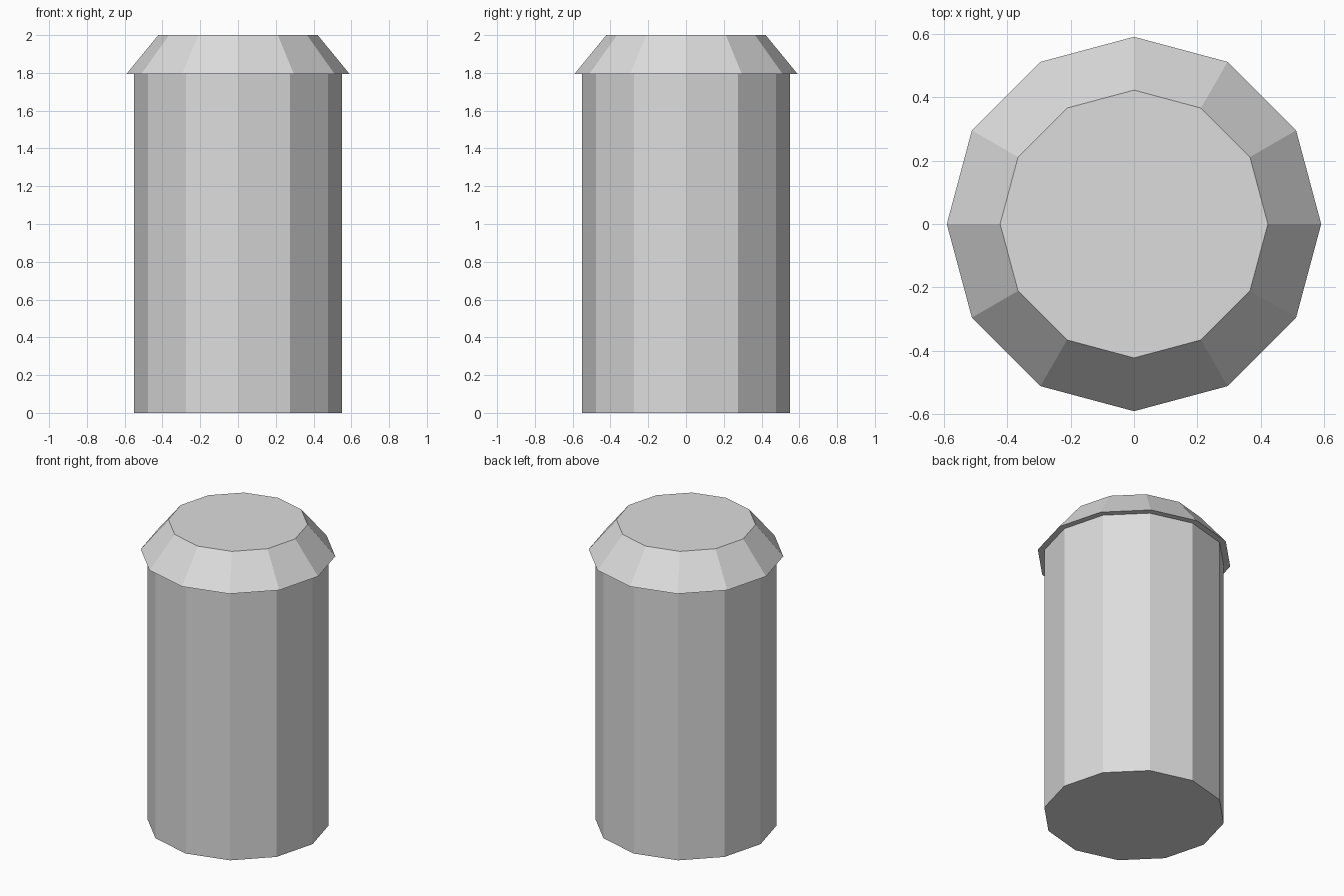
import bpy
import bmesh
import math
from mathutils import Matrix

if "Cube" in bpy.data.objects:
    bpy.data.objects.remove(bpy.data.objects["Cube"])

SIDES = 12
CAP_Z = 1.795

grey = bpy.data.materials.new("light grey")
grey.diffuse_color = (0.72, 0.72, 0.72, 1.0)
grey.use_nodes = True
grey.node_tree.nodes["Principled BSDF"].inputs["Base Color"].default_value = grey.diffuse_color


def frustum(name, r_bottom, r_top, z0, z1):
    """Closed, flat-shaded twelve-sided frustum with a corner on +x."""
    bm = bmesh.new()
    bmesh.ops.create_cone(bm, cap_ends=True, segments=SIDES,
                          radius1=r_bottom, radius2=r_top, depth=z1 - z0,
                          matrix=Matrix.Translation((0, 0, (z0 + z1) / 2)))
    mesh = bpy.data.meshes.new(name)
    bm.to_mesh(mesh)
    bm.free()
    mesh.materials.append(grey)
    obj = bpy.data.objects.new(name, mesh)
    bpy.context.collection.objects.link(obj)
    return obj


# Straight body
frustum("body", 0.55, 0.55, 0.0, CAP_Z)

# Overhanging tapered cap
frustum("cap", 0.59, 0.422, CAP_Z, 2.0)
